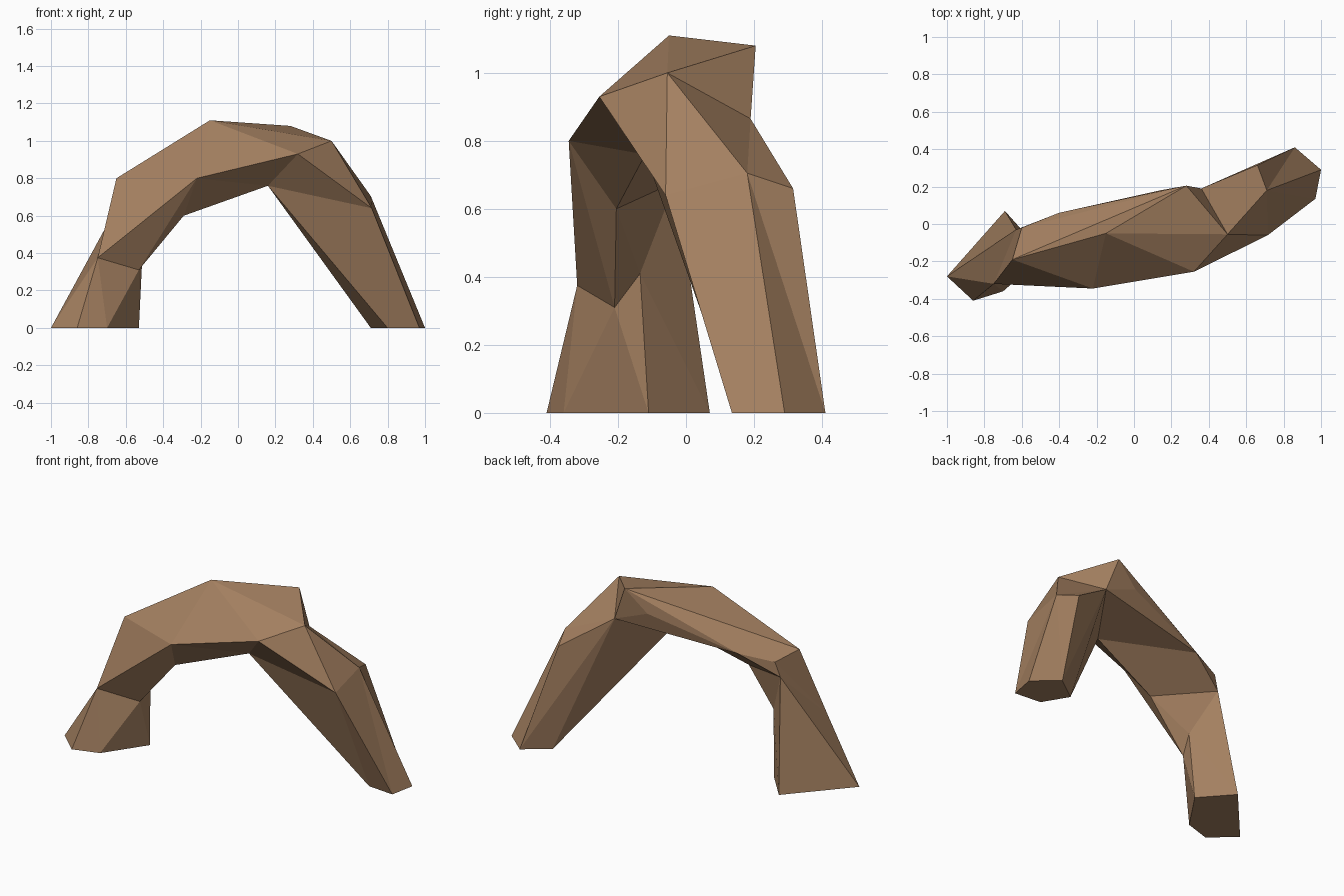
import bpy, bmesh

if "Cube" in bpy.data.objects:
    bpy.data.objects.remove(bpy.data.objects["Cube"])

# Cross-section rings running from the left foot, over the crown, to the right foot.
# Each ring goes round the rock: outer side, front, underside, back.
S, W, H = (.16, -.12, .76), (.36, .19, .865), (.32, -.255, .93)
rings = [
    # left foot
    [(-1, -.28, 0), (-.86, -.41, 0), (-.70, -.36, 0), (-.53, -.11, 0), (-.69, .07, 0)],
    # left knee
    [(-.75, -.32, .375), (-.53, -.21, .31), (-.51, -.135, .41), (-.63, -.03, .68)],
    # left shoulder
    [(-.65, -.19, .80), (-.22, -.345, .80), (-.29, -.205, .60), (-.40, .06, .80), (-.60, -.02, .77)],
    # crown
    [(-.15, -.05, 1.11), H, S, W, (.14, .18, .95), (.28, .205, 1.08)],
    # right shoulder
    [(.50, -.055, 1.0), H, S, W],
    # right knee
    [(.71, .18, .705), (.715, -.06, .64), S, W, (.66, .315, .66)],
    # right foot
    [(1, .29, 0), (.97, .135, 0), (.80, .15, 0), (.71, .30, 0), (.86, .41, 0)],
]
# How each pair of rings is stitched: t = step on this ring, n = step on the next ring
stitches = ["ttntntntn", "ntnttnntn", "tnnttnnnttn", "tntntnttnt", "nttntnnnt", "ntntntnttn"]

bm = bmesh.new()
verts = {}


def vert(p):
    if p not in verts:
        verts[p] = bm.verts.new(p)
    return verts[p]


def tri(*pts):
    if len(set(pts)) == 3:
        bm.faces.new([vert(p) for p in pts])


# Rock skin
for a, b, pattern in zip(rings, rings[1:], stitches):
    i = j = 0
    for step in pattern:
        p, q = a[i % len(a)], b[j % len(b)]
        if step == "t":
            i += 1
            tri(p, a[i % len(a)], q)
        else:
            j += 1
            tri(p, b[j % len(b)], q)

# Flat undersides of the two feet
for ring in (rings[0], rings[-1]):
    bm.faces.new([vert(p) for p in ring])

bmesh.ops.recalc_face_normals(bm, faces=bm.faces[:])
mesh = bpy.data.meshes.new("rock_arch")
bm.to_mesh(mesh)
bm.free()

stone = bpy.data.materials.new("brown stone")
stone.diffuse_color = (.37, .215, .117, 1)
stone.use_nodes = True
stone.node_tree.nodes["Principled BSDF"].inputs["Base Color"].default_value = stone.diffuse_color
mesh.materials.append(stone)
bpy.context.collection.objects.link(bpy.data.objects.new("rock_arch", mesh))
